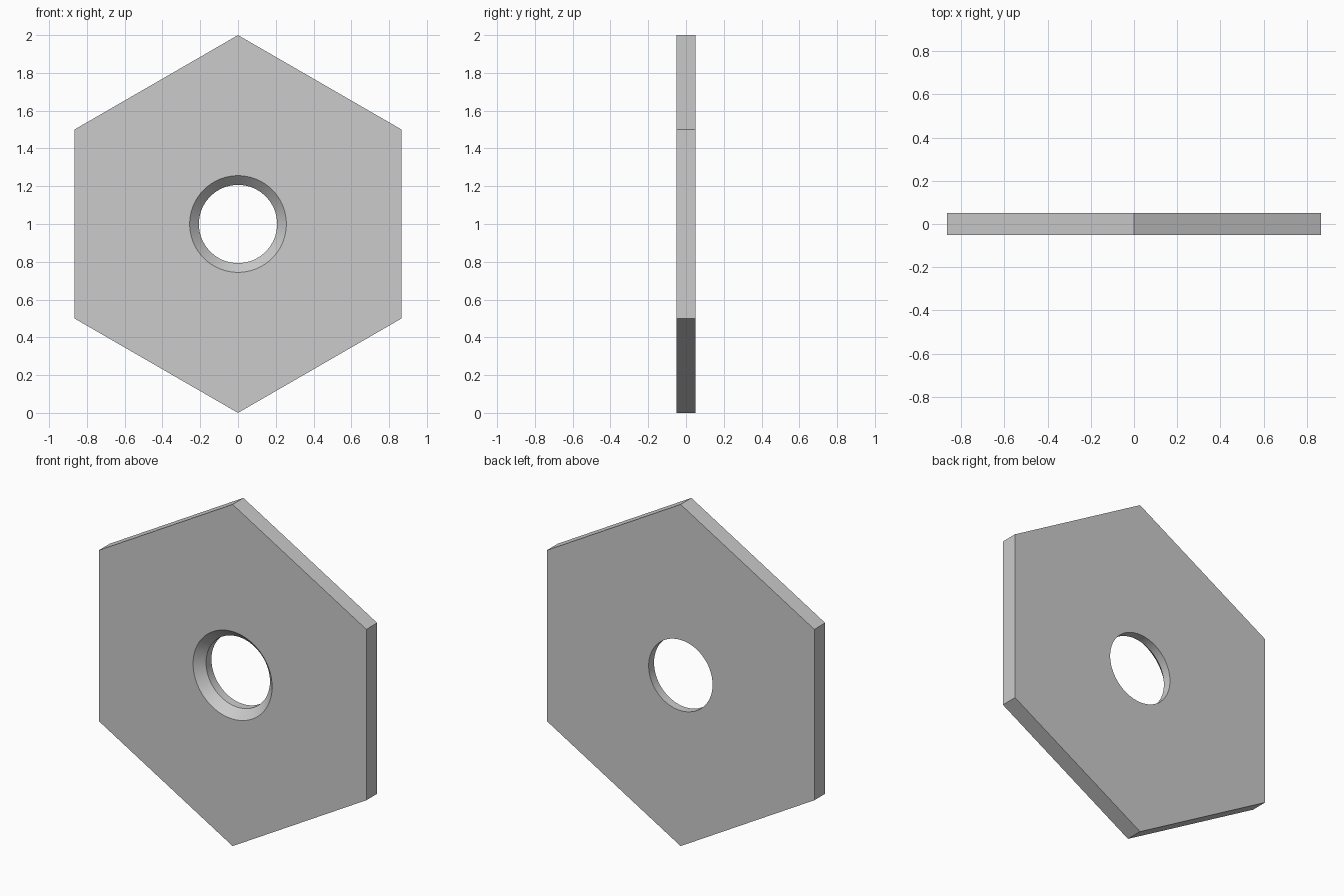
import bpy, bmesh
from math import sin, cos, pi

if "Cube" in bpy.data.objects:
    bpy.data.objects.remove(bpy.data.objects["Cube"])

FRONT, BACK = -0.05, 0.05
ARC = 16                 # hole segments per hexagon side

bm = bmesh.new()


def ring(radius, y, count):
    """Circle of vertices in the XZ plane, starting at the top."""
    return [bm.verts.new((radius * cos(pi / 2 + 2 * pi * i / count), y,
                          1 + radius * sin(pi / 2 + 2 * pi * i / count)))
            for i in range(count)]


def bridge(a, b, smooth=False):
    n = len(a)
    for i in range(n):
        j = (i + 1) % n
        bm.faces.new((a[i], a[j], b[j], b[i])).smooth = smooth


def plate_face(hexagon, hole):
    """Six panels between the hexagon outline and the hole."""
    n = len(hole)
    for k in range(6):
        arc = [hole[(k * ARC + i) % n] for i in range(ARC, -1, -1)]
        bm.faces.new([hexagon[k], hexagon[(k + 1) % 6]] + arc)


# Hexagonal outline
hex_front, hex_back = ring(1, FRONT, 6), ring(1, BACK, 6)
bridge(hex_front, hex_back)

# Countersunk hole: cone in the front half, straight bore behind
n = 6 * ARC
rim = ring(0.256, FRONT, n)
throat = ring(0.207, 0.0, n)
bore = ring(0.207, BACK, n)
bridge(rim, throat, True)
bridge(throat, bore, True)

# Front and back faces
plate_face(hex_front, rim)
plate_face(hex_back, bore)

bmesh.ops.recalc_face_normals(bm, faces=bm.faces)
mesh = bpy.data.meshes.new("hexagonal_plate")
bm.to_mesh(mesh)
bm.free()
plate = bpy.data.objects.new("hexagonal_plate", mesh)
bpy.context.collection.objects.link(plate)

# Smooth hole walls with crisp edges
bpy.context.view_layer.objects.active = plate
plate.select_set(True)
bpy.ops.object.shade_smooth_by_angle(angle=pi / 6)
